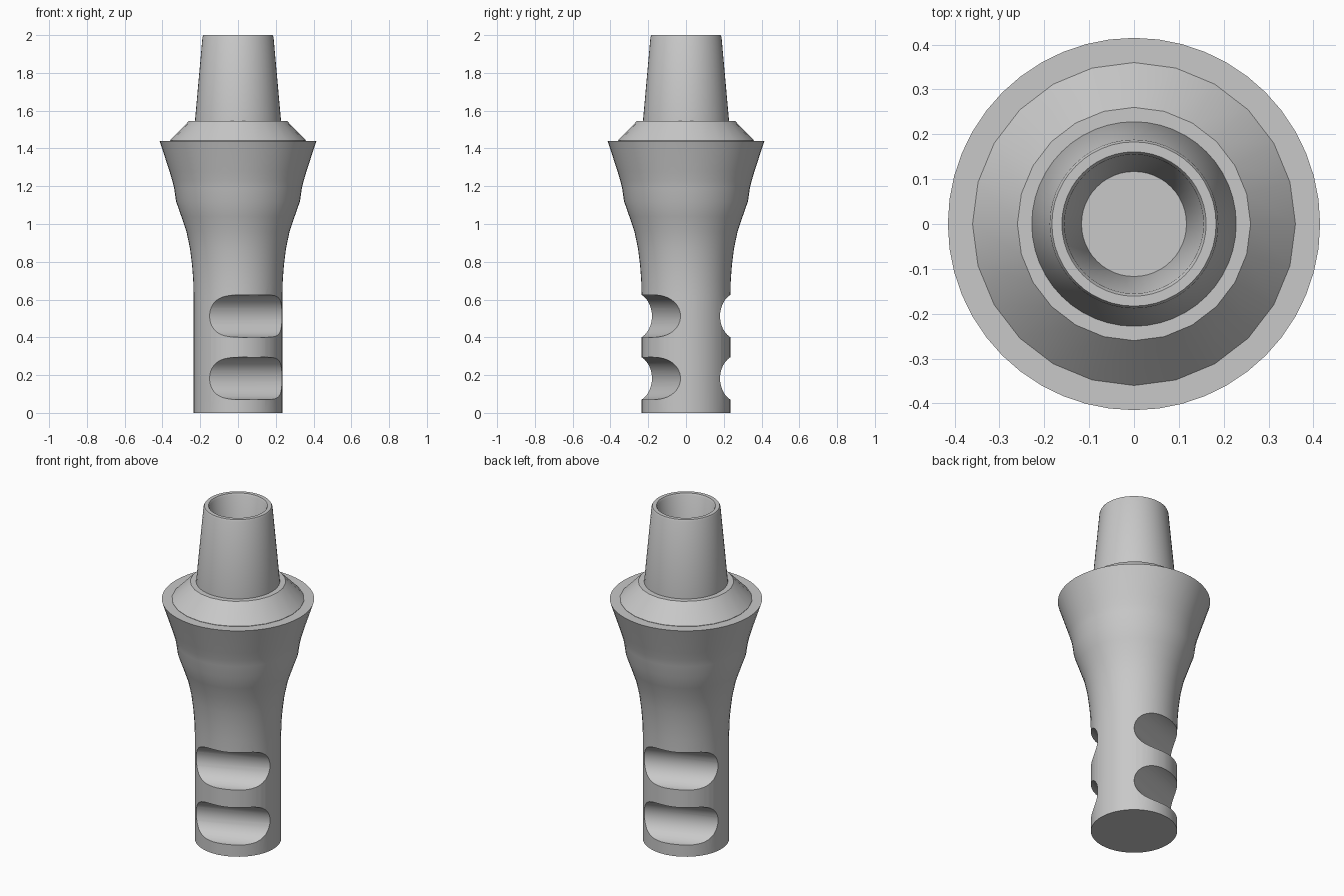
import bpy, bmesh, math
from mathutils import Matrix, Vector

cube = bpy.data.objects.get("Cube")
if cube:
    bpy.data.objects.remove(cube, do_unlink=True)

GREY = (0.58, 0.58, 0.58, 1)
metal = bpy.data.materials.new("plain grey metal")
metal.use_nodes = True
metal.diffuse_color = GREY
metal.node_tree.nodes["Principled BSDF"].inputs["Base Color"].default_value = GREY


def add_object(name, bm):
    bmesh.ops.recalc_face_normals(bm, faces=bm.faces[:])
    mesh = bpy.data.meshes.new(name)
    bm.to_mesh(mesh)
    bm.free()
    mesh.materials.append(metal)
    obj = bpy.data.objects.new(name, mesh)
    bpy.context.collection.objects.link(obj)
    return obj


def lathe(name, profile, sides):
    """Turn (radius, height) points about z and close both ends."""
    bm = bmesh.new()
    rings = []
    for r, z in profile:
        angles = [math.tau * i / sides for i in range(sides)]
        rings.append([bm.verts.new((r * math.cos(a), r * math.sin(a), z)) for a in angles])
    for low, high in zip(rings, rings[1:]):
        for i in range(sides):
            j = (i + 1) % sides
            bm.faces.new((low[i], low[j], high[j], high[i]))
    bm.faces.new(rings[0][::-1])
    bm.faces.new(rings[-1])
    return add_object(name, bm)


def smooth(obj):
    bpy.ops.object.select_all(action="DESELECT")
    obj.select_set(True)
    bpy.context.view_layer.objects.active = obj
    bpy.ops.object.shade_smooth_by_angle(angle=math.radians(30))


# Flared body: straight shank, swelling shoulder, wide top ledge
body = lathe("body", [
    (0.235, 0), (0.235, 0.62), (0.237, 0.70), (0.243, 0.78), (0.254, 0.87),
    (0.273, 0.96), (0.30, 1.04), (0.328, 1.12), (0.338, 1.19), (0.348, 1.23),
    (0.363, 1.28), (0.415, 1.44)], 48)

# Two pairs of scooped grip slots on opposite sides of the shank
SLOT_RADIUS, SLOT_OFFSET = 0.1125, 0.225
bm = bmesh.new()
for height in (0.1825, 0.5125):
    for degrees in (-68.5, 111.5):
        turn = math.radians(degrees)
        spot = Vector((math.cos(turn), math.sin(turn), 0)) * SLOT_OFFSET
        spot.z = height
        place = (Matrix.Translation(spot) @ Matrix.Rotation(turn, 4, "Z")
                 @ Matrix.Rotation(math.pi / 2, 4, "X"))
        bmesh.ops.create_cone(bm, cap_ends=True, segments=48, radius1=SLOT_RADIUS,
                              radius2=SLOT_RADIUS, depth=0.8, matrix=place)
cutter = add_object("slot_cutter", bm)
cutter.hide_render = True
cut = body.modifiers.new("slots", "BOOLEAN")
cut.operation = "DIFFERENCE"
cut.solver = "EXACT"
cut.object = cutter
bpy.context.view_layer.objects.active = body
bpy.ops.object.modifier_apply(modifier=cut.name)
bpy.data.objects.remove(cutter, do_unlink=True)

# Sloped collar on the ledge
collar = lathe("collar", [(0.36, 1.43), (0.36, 1.442), (0.26, 1.545)], 24)

# Tapered hollow neck with a softened rim and a blind bore
neck = lathe("neck", [
    (0.228, 1.535), (0.228, 1.545), (0.188, 1.99), (0.183, 2.0),
    (0.161, 2.0), (0.155, 1.99), (0.117, 1.56)], 48)

for part in (body, collar, neck):
    smooth(part)
